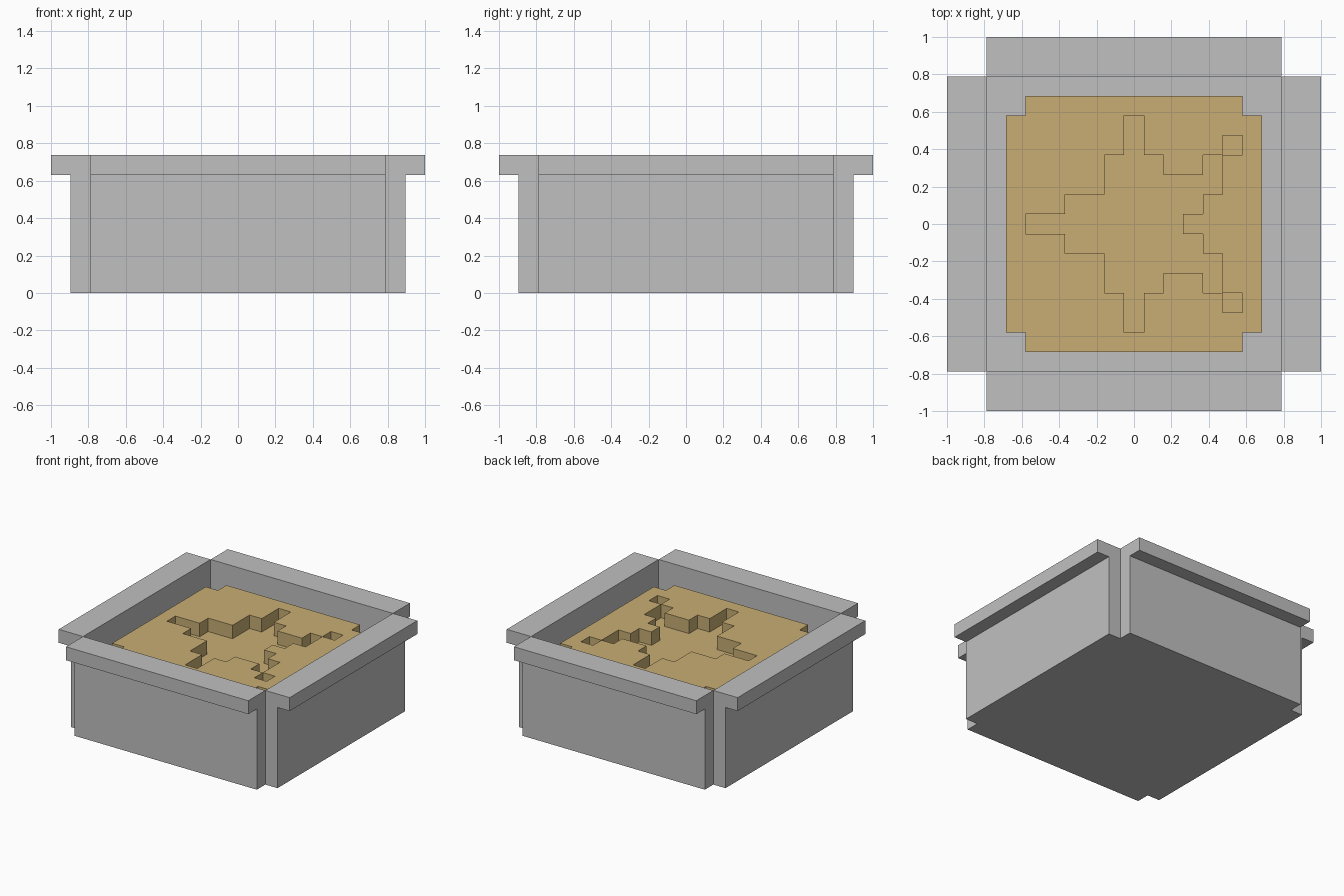
import bpy, bmesh

if "Cube" in bpy.data.objects:
    bpy.data.objects.remove(bpy.data.objects["Cube"])

U = 2 / 19  # one voxel


def material(name, rgb):
    m = bpy.data.materials.new(name)
    m.diffuse_color = (*rgb, 1)
    m.use_nodes = True
    m.node_tree.nodes["Principled BSDF"].inputs["Base Color"].default_value = m.diffuse_color
    return m


GREY = material("stone grey", (0.53, 0.53, 0.53))
SAND = material("sand", (0.58, 0.42, 0.175))


def finish(name, bm, mat):
    bmesh.ops.remove_doubles(bm, verts=bm.verts, dist=1e-5)
    bmesh.ops.dissolve_limit(bm, angle_limit=0.01, verts=bm.verts, edges=bm.edges)
    me = bpy.data.meshes.new(name)
    bm.to_mesh(me)
    bm.free()
    me.materials.append(mat)
    ob = bpy.data.objects.new(name, me)
    bpy.context.collection.objects.link(ob)
    return ob


def prism(name, outline, axis_pts, mat):
    """Extrude an outline between two positions; axis_pts maps (a, b, t) to xyz."""
    bm = bmesh.new()
    ends = [[bm.verts.new(axis_pts(a * U, b * U, t * U)) for a, b in outline]
            for t in (-7.5, 7.5)]
    n = len(outline)
    for e in ends:
        bm.faces.new(e)
    for i in range(n):
        j = (i + 1) % n
        bm.faces.new((ends[0][i], ends[0][j], ends[1][j], ends[1][i]))
    bmesh.ops.recalc_face_normals(bm, faces=bm.faces)
    return finish(name, bm, mat)


# Four walls, each with an overhanging rim
WALL = [(7.5, 0), (8.5, 0), (8.5, 6), (9.5, 6), (9.5, 7), (7.5, 7)]
prism("right_wall", WALL, lambda a, b, t: (a, t, b), GREY)
prism("left_wall", WALL, lambda a, b, t: (-a, t, b), GREY)
prism("back_wall", WALL, lambda a, b, t: (t, a, b), GREY)
prism("front_wall", WALL, lambda a, b, t: (t, -a, b), GREY)

# Floor slab between the walls
prism("floor", [(-7.5, 0), (7.5, 0), (7.5, 1), (-7.5, 1)],
      lambda a, b, t: (a, t, b), GREY)

# Sand bed: a height map with clipped corners and a sunken pattern.
# Pattern spans per row distance |y|, mirrored front to back.
PIT = {0: [(-5, 2)], 1: [(-3, 3)], 2: [(-1, 4)], 3: [(-1, 1), (4, 4)],
       4: [(0, 0), (5, 5)], 5: [(0, 0)]}


def height(x, y):
    if max(abs(x), abs(y)) > 6 or (abs(x) == 6 and abs(y) == 6):
        return 1
    return 5 if any(a <= x <= b for a, b in PIT.get(abs(y), [])) else 6


bm = bmesh.new()


def quad(pts):
    bm.faces.new([bm.verts.new((x * U, y * U, z * U)) for x, y, z in pts])


for x in range(-6, 7):
    for y in range(-6, 7):
        h = height(x, y)
        if h == 1:
            continue
        c = [(x - .5, y - .5), (x + .5, y - .5), (x + .5, y + .5), (x - .5, y + .5)]
        quad([(*p, h) for p in c])
        # Side faces down to each lower neighbour
        for i, (dx, dy) in enumerate([(0, -1), (1, 0), (0, 1), (-1, 0)]):
            low = height(x + dx, y + dy)
            p, q = c[i], c[(i + 1) % 4]
            for z in range(low, h):
                quad([(*p, z), (*q, z), (*q, z + 1), (*p, z + 1)])
finish("sand_bed", bm, SAND)
